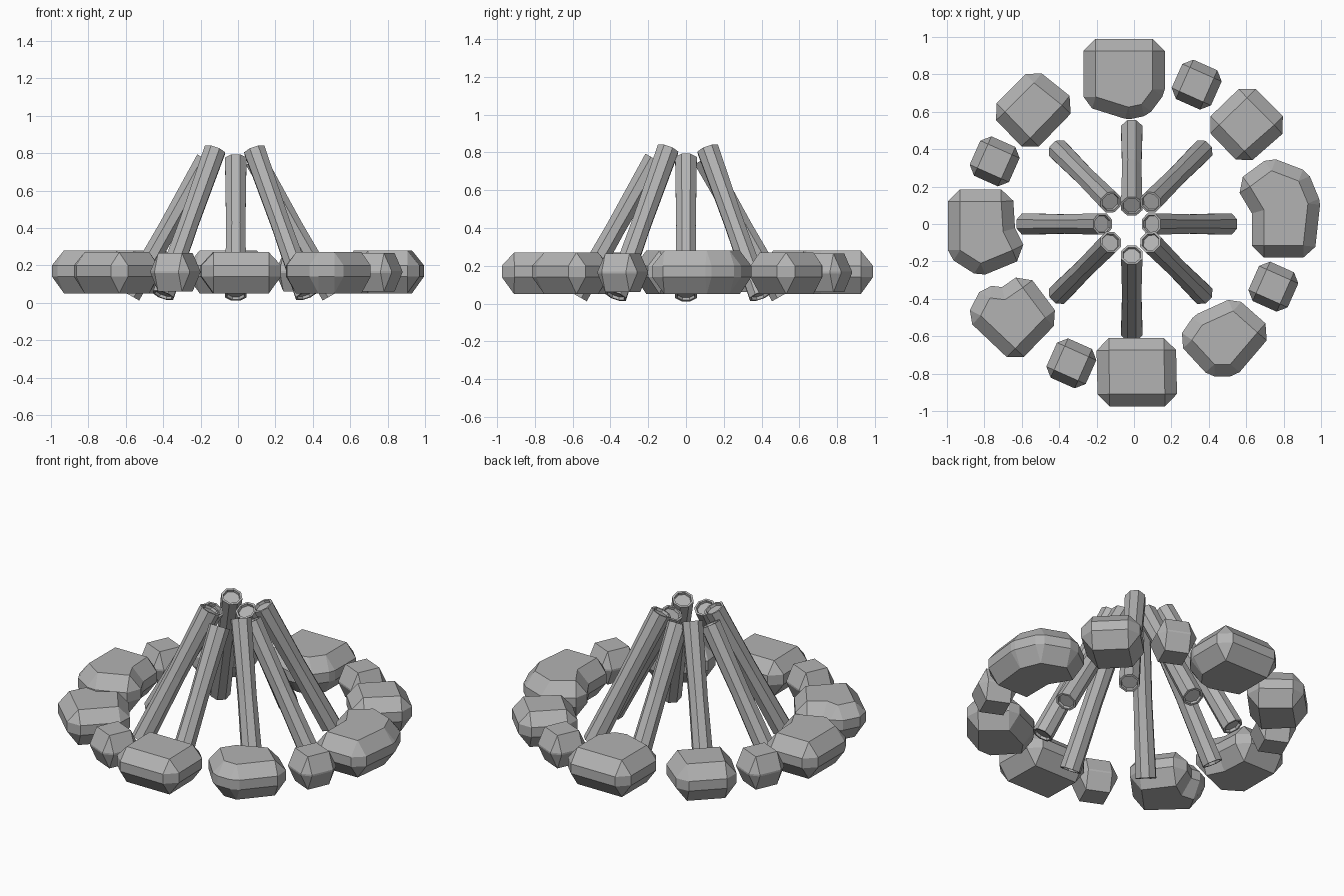
import bpy, bmesh, math
from mathutils import Vector, Matrix

cube = bpy.data.objects.get("Cube")
if cube:
    bpy.data.objects.remove(cube, do_unlink=True)

grey = bpy.data.materials.new("stone_grey")
grey.use_nodes = True
colour = (0.45, 0.45, 0.45, 1)
grey.diffuse_color = colour
grey.node_tree.nodes["Principled BSDF"].inputs["Base Color"].default_value = colour


def finish(bm, name):
    bmesh.ops.recalc_face_normals(bm, faces=bm.faces)
    mesh = bpy.data.meshes.new(name)
    bm.to_mesh(mesh)
    bm.free()
    mesh.materials.append(grey)
    obj = bpy.data.objects.new(name, mesh)
    bpy.context.collection.objects.link(obj)
    return obj


def rock(name, core, bevel=0.065, top=0.27, bottom=0.05, band=(0.14, 0.2)):
    """Bevelled stone: the clockwise core is its top and bottom, pushed out in the middle."""
    bm = bmesh.new()
    pts = [Vector(p) for p in core]
    n = len(pts)
    out = []
    for i, p in enumerate(pts):
        a = (p - pts[i - 1]).normalized()
        b = (pts[(i + 1) % n] - p).normalized()
        na, nb = Vector((-a.y, a.x)), Vector((-b.y, b.x))
        if a.x * b.y - a.y * b.x > 0:      # hollow corner: use its mitre
            m = (na + nb).normalized()
            na = nb = m / m.dot(nb)
        out.append((p + na * bevel, p + nb * bevel))

    caps = [[bm.verts.new((*p, z)) for p in pts] for z in (bottom, top)]
    rings = [[tuple(bm.verts.new((*q, z)) for q in pair) for pair in out] for z in band]
    for cap in caps:
        bm.faces.new(cap)
    for i in range(n):
        j = (i + 1) % n
        lo, hi = rings
        bm.faces.new((lo[i][0], lo[i][1], hi[i][1], hi[i][0]))
        bm.faces.new((lo[i][1], lo[j][0], hi[j][0], hi[i][1]))
        for cap, ring in zip(caps, rings):
            bm.faces.new((cap[i], *ring[i]))
            bm.faces.new((cap[i], ring[i][1], ring[j][0], cap[j]))
    bmesh.ops.remove_doubles(bm, verts=bm.verts, dist=0.0005)
    return finish(bm, name)


def log(name, foot, head, radius=0.062, sides=8):
    """Faceted log with a slight waist and a recessed face at each end."""
    foot, head = Vector(foot), Vector(head)
    axis = head - foot
    turn = axis.to_track_quat("Z", "Y").to_matrix().to_4x4()
    length = axis.length
    profile = [(0.75, 0.015), (0.8, 0), (1, 0), (0.9, length / 2),
               (1, length), (0.8, length), (0.75, length - 0.015)]
    bm = bmesh.new()
    rings = []
    for scale, z in profile:
        rings.append([bm.verts.new((radius * scale * math.cos(a), radius * scale * math.sin(a), z))
                      for a in (math.tau * (k + 0.5) / sides for k in range(sides))])
    for lo, hi in zip(rings, rings[1:]):
        for k in range(sides):
            m = (k + 1) % sides
            bm.faces.new((lo[k], lo[m], hi[m], hi[k]))
    bm.faces.new(rings[0])
    bm.faces.new(rings[-1])
    bm.transform(Matrix.Translation(foot) @ turn)
    return finish(bm, name)


# Large stones of the ring
rock("back_stone", [(-.205, .925), (.1, .925), (.1, .72), (.04, .64), (-.03, .625), (-.205, .68)], top=0.28)
rock("back_right_stone", [(-.69, .6), (-.535, .755), (-.385, .635), (-.555, .46)], top=0.28)
rock("right_stone", [(-.93, .12), (-.71, .12), (-.7, -.04), (-.65, -.14), (-.82, -.21), (-.93, -.14)], top=0.28)
rock("front_right_stone", [(-.82, -.49), (-.77, -.395), (-.69, -.405), (-.595, -.34), (-.475, -.5), (-.635, -.665)])
rock("front_stone", [(-.135, -.675), (.16, -.675), (.165, -.91), (-.13, -.91)])
rock("front_left_stone", [(.31, -.62), (.365, -.54), (.53, -.465), (.66, -.58), (.515, -.75), (.43, -.75)])
rock("left_stone", [(.62, .2), (.735, .285), (.88, .23), (.93, .11), (.905, -.115), (.695, -.115), (.695, .075)], top=0.28)
rock("back_left_stone", [(.455, .53), (.605, .675), (.75, .53), (.59, .39)])

# Small stones filling four of the gaps
for i in range(4):
    half = 0.07
    stone = rock(f"small_stone_{i + 1}", [(-half, half), (half, half), (half, -half), (-half, -half)],
                 bevel=0.045, top=0.265, bottom=0.06, band=(0.16, 0.17))
    spin = Matrix.Rotation(math.pi / 2 * i, 4, "Z")
    local = Matrix.Translation((.335, .745, 0)) @ Matrix.Rotation(math.radians(-24), 4, "Z")
    stone.data.transform(spin @ local)

# Logs leaning together, straight ones and diagonal ones alternating
for i in range(8):
    angle = math.pi / 4 * i
    way = Vector((math.cos(angle), math.sin(angle), 0))
    if i % 2:
        centre, inner, height = Vector((-.018, .01, 0)), 0.15, 0.815
    else:
        centre = Vector((-.038, 0, 0)) if i % 4 == 0 else Vector((-.012, -.035, 0))
        inner, height = 0.13, 0.765
    log(f"log_{i + 1}", centre + way * 0.54 + Vector((0, 0, 0.04)),
        centre + way * inner + Vector((0, 0, height)))
